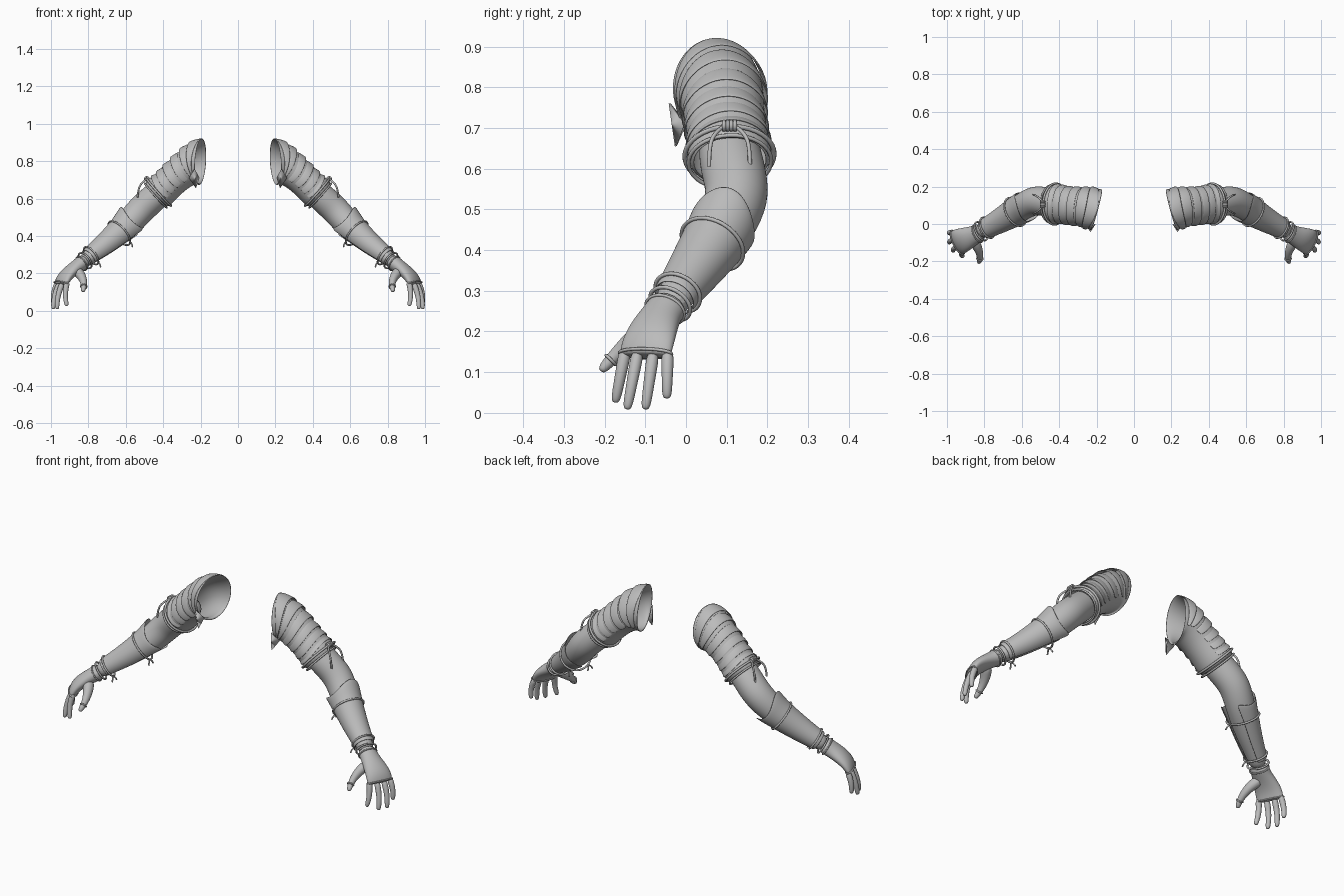
import bpy
import bmesh
from math import sin, cos, radians, tau
from mathutils import Vector

if "Cube" in bpy.data.objects:
    bpy.data.objects.remove(bpy.data.objects["Cube"])

GREY = (0.5, 0.5, 0.5, 1)
material = bpy.data.materials.new("plain grey")
material.use_nodes = True
material.diffuse_color = GREY
material.node_tree.nodes["Principled BSDF"].inputs["Base Color"].default_value = GREY


class Ring:
    """Elliptical cross-section: a is the half width, b the half thickness."""

    def __init__(self, centre, normal, a, b, roll=0, shift=0):
        self.centre, self.normal = Vector(centre), Vector(normal).normalized()
        self.a, self.b, self.roll, self.shift = a, b, roll, shift

    def point(self, angle, grow=0, slide=0):
        n = self.normal
        side = (Vector((0, 1, 0)) - n * n.y).normalized()
        out = n.cross(side)
        r = radians(self.roll)
        u, v = side * cos(r) + out * sin(r), out * cos(r) - side * sin(r)
        p = self.centre + u * cos(angle) * (self.a + grow) + v * sin(angle) * (self.b + grow)
        return p + n * (slide + self.shift * cos(angle) ** 2)


def make_rings(rows, first=None):
    """Rows are (centre, a, b, roll, shift); normals follow the path."""
    rings = []
    for i, row in enumerate(rows):
        ahead = Vector(rows[min(i + 1, len(rows) - 1)][0])
        behind = Vector(rows[max(i - 1, 0)][0])
        rings.append(Ring(row[0], ahead - behind, *row[1:]))
    if first:
        rings[0].normal = Vector(first).normalized()
    return rings


def blend(rings, s):
    i = min(int(s), len(rings) - 2)
    p, q, f = rings[i], rings[i + 1], s - i
    return Ring(p.centre.lerp(q.centre, f), p.normal.lerp(q.normal, f),
                p.a + (q.a - p.a) * f, p.b + (q.b - p.b) * f)


def finish(name, mesh, thickness=0, smooth=0):
    obj = bpy.data.objects.new(name, mesh)
    bpy.context.collection.objects.link(obj)
    mesh.materials.clear()
    mesh.materials.append(material)
    for poly in mesh.polygons:
        poly.use_smooth = True
    if thickness:
        solid = obj.modifiers.new("thickness", "SOLIDIFY")
        solid.thickness, solid.offset = thickness, 0
    if smooth:
        obj.modifiers.new("rounding", "SUBSURF").levels = smooth
        obj.modifiers["rounding"].render_levels = smooth
    obj.modifiers.new("other arm", "MIRROR").use_mirror_merge = False
    return obj


def loft(name, rings, arc=None, caps=True, thickness=0, segments=16):
    """Skin through the rings, all round or over an arc in degrees."""
    bm = bmesh.new()
    if arc:
        start, end = map(radians, arc)
        angles = [start + (end - start) * k / segments for k in range(segments + 1)]
    else:
        angles = [tau * k / segments for k in range(segments)]
    grid = [[bm.verts.new(ring.point(t)) for t in angles] for ring in rings]
    count = len(angles)
    for low, high in zip(grid, grid[1:]):
        for k in range(count - 1 if arc else count):
            j = (k + 1) % count
            bm.faces.new((low[k], low[j], high[j], high[k]))
    if caps and not arc:
        bm.faces.new(grid[0])
        bm.faces.new(grid[-1])
    bmesh.ops.recalc_face_normals(bm, faces=bm.faces)
    mesh = bpy.data.meshes.new(name)
    bm.to_mesh(mesh)
    bm.free()
    return finish(name, mesh, thickness, 2)


def cord(name, points, radius, closed=False):
    curve = bpy.data.curves.new(name, "CURVE")
    curve.dimensions = "3D"
    curve.bevel_depth, curve.bevel_resolution = radius, 2
    curve.use_fill_caps = True
    spline = curve.splines.new("POLY" if closed else "NURBS")
    spline.points.add(len(points) - 1)
    for target, p in zip(spline.points, points):
        target.co = (*p, 1)
    spline.use_cyclic_u = closed
    if not closed:
        spline.use_endpoint_u, spline.order_u = True, 3
    helper = bpy.data.objects.new(name + " path", curve)
    mesh = bpy.data.meshes.new_from_object(helper)
    bpy.data.objects.remove(helper)
    return finish(name, mesh)


def strap(name, ring, grow, radius=0.005, slide=0):
    points = [ring.point(tau * k / 40, grow, slide) for k in range(40)]
    return cord(name, points, radius, True)


# Sleeve: a hollow tube with a slanted shoulder opening and a flared cuff
sleeve = make_rings([
    ((.198, .075, .797), .115, .13),
    ((.255, .09, .775), .102, .102),
    ((.325, .095, .725), .097, .087),
    ((.385, .105, .665), .098, .085),
    ((.425, .107, .63), .106, .092),
    ((.437, .108, .618), .09, .082)], first=(.96, .27, .08))
loft("sleeve", sleeve, caps=False, thickness=.006)

# Overlapping fabric bands across the outside of the sleeve
for number, s in enumerate((.55, 1.05, 1.7, 2.3, 2.85, 3.4)):
    band = [blend(sleeve, s - .5), blend(sleeve, s - .2), blend(sleeve, s)]
    for ring, grow in zip(band, (-.002, .005, .008)):
        ring.a += grow
        ring.b += grow
        ring.shift = .02
    loft("sleeve_band_%d" % number, band, arc=(-35, 215), thickness=.005)

# Pointed flap hanging at the front of the shoulder opening
flap = bpy.data.meshes.new("shoulder_flap")
flap.from_pydata([(.232, -.04, .76), (.208, .0, .71), (.225, -.025, .655), (.26, -.005, .71)],
                 [], [(0, 1, 2), (0, 2, 3)])
finish("shoulder_flap", flap, .005)

# Cords round the cuff, with a wrapped knot and two loose tails
strap("upper_cuff_cord", sleeve[4], .004, .006, -.004)
strap("lower_cuff_cord", sleeve[4], -.004, .005, .02)
knot = sleeve[4].point(tau / 4, .006, -.004)
for k in range(4):
    middle = knot + Vector((0, (k - 1.5) * .009, 0))
    loop = [middle + Vector((cos(tau * j / 12), 0, sin(tau * j / 12))) * .01 for j in range(12)]
    cord("cuff_knot_%d" % k, loop, .005, True)
for label, way in (("front", -1), ("back", 1)):
    path = [knot + Vector((x, y * way, z)) for x, y, z in
            ((0, .012, 0), (.022, .035, -.015), (.045, .05, -.05), (.05, .05, -.1))]
    cord("cuff_tail_" + label, path, .005)

# Arm from inside the sleeve to the wrist
arm = make_rings([
    ((.33, .098, .72), .066, .06),
    ((.42, .108, .63), .08, .076),
    ((.475, .12, .582), .08, .078),
    ((.53, .128, .53), .08, .078),
    ((.585, .1, .465), .075, .074),
    ((.635, .065, .415), .07, .066),
    ((.71, .02, .35), .058, .054),
    ((.785, -.02, .295), .047, .043),
    ((.83, -.045, .258), .043, .039)])
loft("arm", arm)

# Forearm guard, open underneath, with a raised point at the elbow
guard = make_rings([
    ((.558, .108, .49), .083, .096, 0, .045),
    ((.6, .085, .447), .081, .083, 0, .012),
    ((.635, .065, .415), .077, .074),
    ((.71, .02, .35), .065, .062),
    ((.785, -.02, .295), .054, .05),
    ((.8, -.029, .283), .052, .048)])
loft("forearm_guard", guard, arc=(-55, 235), thickness=.006)
for label, ring in (("upper", guard[2]), ("lower", guard[4])):
    strap(label + "_guard_strap", ring, .006, .005)
    inner = ring.point(radians(250), .006)
    for way in (-1, 1):
        cord(label + "_strap_tail", [inner, inner + Vector((-.012, way * .012, -.008)),
                                     inner + Vector((-.012, way * .02, -.025))], .004)

# Glove from the wrist to the knuckles, with a double cord at its cuff
glove = make_rings([
    ((.815, -.037, .27), .052, .045),
    ((.845, -.056, .247), .049, .04),
    ((.895, -.078, .213), .063, .036, 12),
    ((.93, -.092, .178), .071, .032, 20),
    ((.944, -.099, .148), .071, .025, 24),
    ((.948, -.101, .138), .066, .02, 24)])
loft("glove", glove)
strap("glove_cuff_cord", glove[0], .003, .005, .004)
strap("glove_cuff_cord_lower", glove[1], .002, .004, -.012)
strap("knuckle_trim", glove[4], 0, .004, .002)

# Fingers: knuckle and tip, with a slight outward bow between
fingers = {
    "index": ((.912, -.148, .158), (.915, -.174, .025)),
    "middle": ((.937, -.118, .152), (.967, -.145, .008)),
    "ring": ((.953, -.08, .15), (.988, -.1, .008)),
    "little": ((.965, -.045, .15), (.987, -.047, .035))}
for label, (knuckle, tip) in fingers.items():
    base, end = Vector(knuckle), Vector(tip)
    rows = []
    for f, r in ((0, .016), (.25, .016), (.5, .0145), (.75, .0135), (.93, .012), (1, .007)):
        bow = Vector((.01 * sin(f * tau / 2), 0, 0))
        rows.append((base.lerp(end, f) + bow, r, r))
    loft(label + "_finger", make_rings(rows), segments=10)

# Thumb, with the glove edge as a trim
thumb = make_rings([
    ((.868, -.075, .22), .03, .03),
    ((.838, -.118, .19), .029, .027),
    ((.824, -.158, .155), .021, .02),
    ((.824, -.185, .13), .016, .016),
    ((.828, -.203, .11), .013, .013),
    ((.83, -.209, .102), .007, .007)])
loft("thumb", thumb, segments=12)
strap("thumb_trim", thumb[3], 0, .004)
